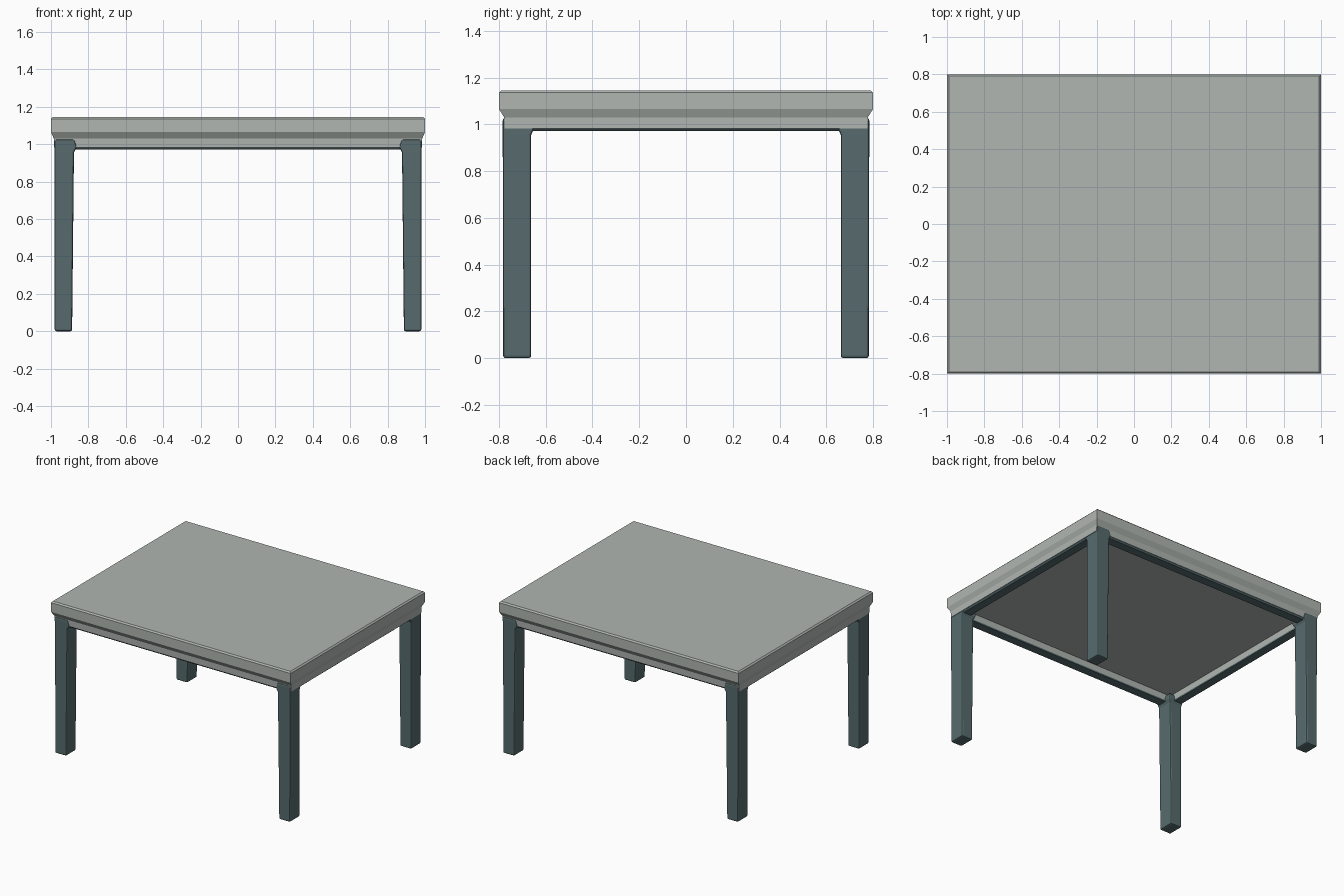
import bpy, bmesh

if "Cube" in bpy.data.objects:
    bpy.data.objects.remove(bpy.data.objects["Cube"])


def material(name, rgb):
    m = bpy.data.materials.new(name)
    m.diffuse_color = (*rgb, 1)
    m.use_nodes = True
    m.node_tree.nodes["Principled BSDF"].inputs["Base Color"].default_value = m.diffuse_color
    return m


GREY = material("pale grey", (0.434, 0.468, 0.445))
TEAL = material("dark teal", (0.095, 0.148, 0.156))


def loft(name, rings, mat, cap=True, close=False, bevel=0.0):
    """Skin stacked rectangles given as (x0, x1, y0, y1, z)."""
    bm = bmesh.new()
    loops = [[bm.verts.new(p) for p in
              ((a, c, z), (b, c, z), (b, d, z), (a, d, z))]
             for a, b, c, d, z in rings]
    pairs = list(zip(loops, loops[1:]))
    if close:
        pairs.append((loops[-1], loops[0]))
    for lo, hi in pairs:
        for i in range(4):
            j = (i + 1) % 4
            bm.faces.new((lo[i], lo[j], hi[j], hi[i]))
    if cap:
        bm.faces.new(loops[0])
        bm.faces.new(loops[-1])
    bmesh.ops.recalc_face_normals(bm, faces=bm.faces)
    mesh = bpy.data.meshes.new(name)
    bm.to_mesh(mesh)
    bm.free()
    mesh.materials.append(mat)
    obj = bpy.data.objects.new(name, mesh)
    bpy.context.collection.objects.link(obj)
    if bevel:
        mod = obj.modifiers.new("soft edges", 'BEVEL')
        mod.width = bevel
        mod.segments = 2
        mod.limit_method = 'ANGLE'
    return obj


def ring(hx, hy, z):
    return (-hx, hx, -hy, hy, z)


# Table top with its tapered apron and recessed underside
loft("table_top", [
    ring(0.91, 0.70, 1.03), ring(0.91, 0.70, 0.983),
    ring(0.985, 0.776, 0.983), ring(0.985, 0.778, 1.03),
    ring(1.0, 0.80, 1.065), ring(1.0, 0.80, 1.135),
    ring(0.99, 0.79, 1.145)], GREY)

# Dark rail along the bottom of the apron
loft("bottom_rail", [
    ring(0.91, 0.70, 0.983), ring(0.91, 0.70, 0.972),
    ring(0.972, 0.765, 0.972), ring(0.983, 0.774, 0.983)],
    TEAL, cap=False, close=True)

# Four tapered legs, flaring slightly where they meet the rail
for side, sx in (("left", -1), ("right", 1)):
    for end, sy in (("front", -1), ("back", 1)):
        section = [(0.887, 0.98, 0.662, 0.782, 0.0),
                   (0.877, 0.982, 0.662, 0.784, 0.955),
                   (0.862, 0.982, 0.648, 0.784, 0.984),
                   (0.875, 0.982, 0.660, 0.784, 1.026)]
        rings = [(*sorted((sx * a, sx * b)), *sorted((sy * c, sy * d)), z)
                 for a, b, c, d, z in section]
        loft(f"{end}_{side}_leg", rings, TEAL, bevel=0.01)
